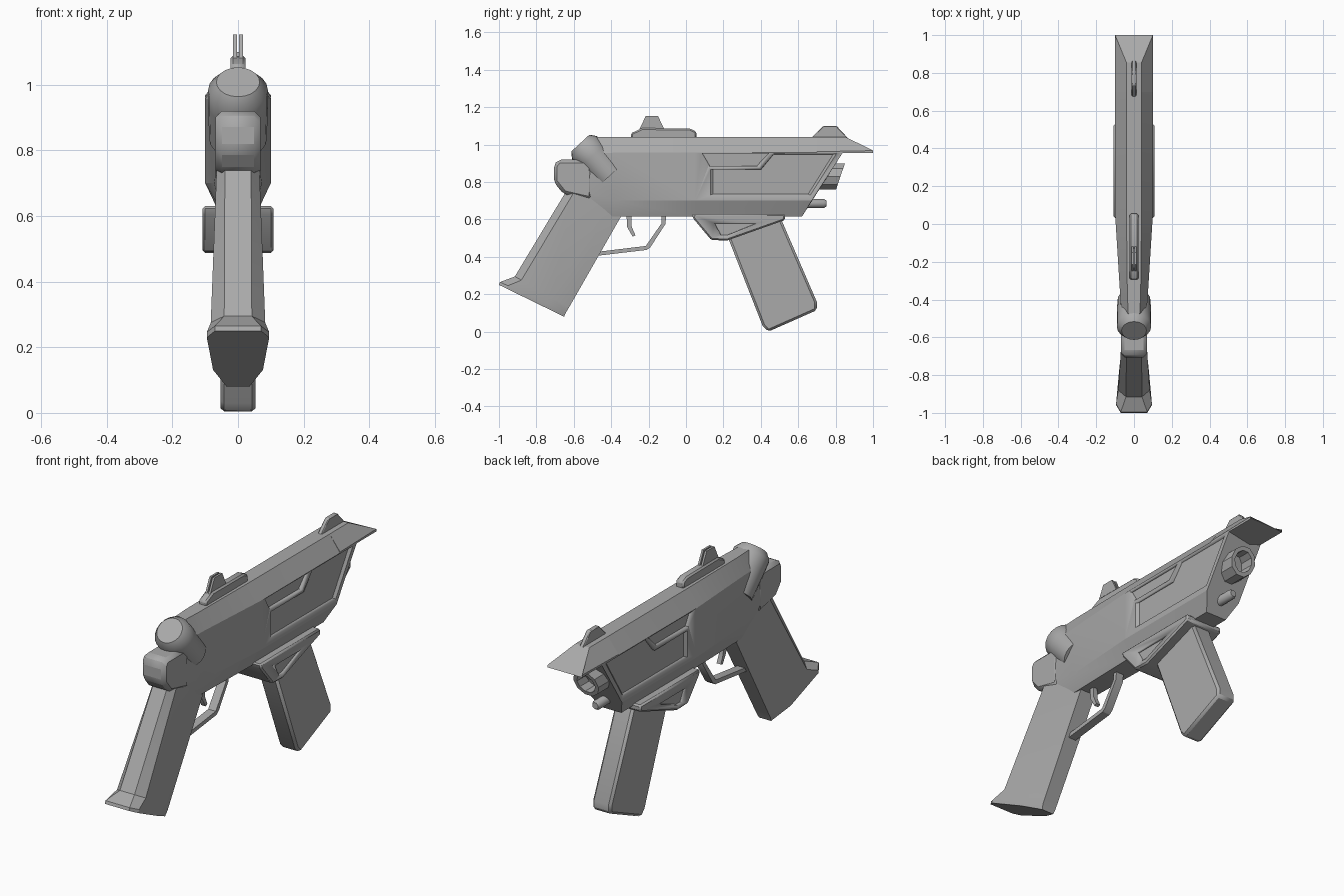
import bpy, bmesh, math
from mathutils import Vector

if "Cube" in bpy.data.objects:
    bpy.data.objects.remove(bpy.data.objects["Cube"])

GREY = (0.4, 0.4, 0.4, 1)
grey = bpy.data.materials.new("gunmetal_grey")
grey.use_nodes = True
grey.diffuse_color = GREY
grey.node_tree.nodes["Principled BSDF"].inputs["Base Color"].default_value = GREY


def loft(name, rings, bevel=0, smooth=30):
    """Skin matching rings of points and cap both ends."""
    bm = bmesh.new()
    rows = [[bm.verts.new(p) for p in ring] for ring in rings]
    n = len(rows[0])
    for a, b in zip(rows, rows[1:]):
        for i in range(n):
            j = (i + 1) % n
            bm.faces.new((a[i], a[j], b[j], b[i]))
    bm.faces.new(rows[0])
    bm.faces.new(rows[-1])
    bmesh.ops.recalc_face_normals(bm, faces=bm.faces)
    mesh = bpy.data.meshes.new(name)
    bm.to_mesh(mesh)
    bm.free()
    mesh.materials.append(grey)
    obj = bpy.data.objects.new(name, mesh)
    bpy.context.collection.objects.link(obj)
    bpy.ops.object.select_all(action='DESELECT')
    obj.select_set(True)
    bpy.context.view_layer.objects.active = obj
    bpy.ops.object.shade_smooth_by_angle(angle=math.radians(smooth))
    if bevel:
        mod = obj.modifiers.new("chamfer", 'BEVEL')
        mod.width = bevel
        mod.segments = 1
        mod.limit_method = 'ANGLE'
    return obj


def prism(name, profile, half, bevel=0):
    """Side profile of (y, z) points, extruded evenly across x."""
    return loft(name, [[(x, y, z) for y, z in profile] for x in (-half, half)], bevel)


def mirrored(levels):
    """Closed ring from (half width, y, z) levels."""
    return [(w, y, z) for w, y, z in levels] + [(-w, y, z) for w, y, z in reversed(levels)]


def tube(name, start, end, stations, sides):
    """Round part along an axis; stations are (fraction, radius)."""
    start, end = Vector(start), Vector(end)
    axis = (end - start).normalized()
    u = Vector((1, 0, 0))
    v = axis.cross(u)
    rings = []
    for t, r in stations:
        c = start.lerp(end, t)
        rings.append([c + r * (math.cos(a) * u + math.sin(a) * v)
                      for a in (math.tau * i / sides for i in range(sides))])
    return loft(name, rings, smooth=40)


def pocket(target, name, profile, surface, depth):
    """Recess with sloping walls, cut into both flanks."""
    cy = sum(p[0] for p in profile) / len(profile)
    cz = sum(p[1] for p in profile) / len(profile)
    for side, word in ((1, "left"), (-1, "right")):
        rings = [[(side * x, cy + (y - cy) * s, cz + (z - cz) * s) for y, z in profile]
                 for x, s in ((surface - depth, 0.95), (surface, 1), (surface + 0.05, 1))]
        cutter = loft(f"{name}_cutter_{word}", rings)
        cutter.hide_render = True
        cutter.display_type = 'WIRE'
        mod = target.modifiers.new(cutter.name, 'BOOLEAN')
        mod.operation = 'DIFFERENCE'
        mod.solver = 'EXACT'
        mod.object = cutter


# Receiver: tapered six-sided body with slanted front
def station(y, top, wide, low):
    return mirrored([(top, y, 1.04), (wide, y, 0.957), (wide, y, 0.70), (low, y, 0.615)])


body = loft("receiver", [
    mirrored([(0.03, -0.48, 1.04), (0.06, -0.55, 0.95), (0.06, -0.63, 0.78), (0.045, -0.42, 0.62)]),
    station(-0.38, 0.035, 0.073, 0.05),
    station(0.05, 0.04, 0.1, 0.06),
    mirrored([(0.04, 0.85, 1.04), (0.1, 0.838, 0.957), (0.1, 0.672, 0.70), (0.06, 0.62, 0.615)]),
], smooth=20)
pocket(body, "upper_recess", [(0.08, 0.953), (0.45, 0.953), (0.385, 0.885), (0.12, 0.885)], 0.1, 0.016)
pocket(body, "main_recess", [(0.13, 0.868), (0.40, 0.868), (0.47, 0.953), (0.805, 0.953),
                             (0.665, 0.73), (0.13, 0.73)], 0.1, 0.012)

# Beak over the muzzle
loft("top_beak", [
    mirrored([(0.04, 0.7, 1.04), (0.1, 0.7, 0.962), (0.1, 0.7, 0.955)]),
    mirrored([(0.04, 0.855, 1.04), (0.1, 1.0, 0.968), (0.1, 1.0, 0.955)]),
])

# Back hump and grip
prism("back_hump", [(-0.5, 0.92), (-0.685, 0.92), (-0.707, 0.89), (-0.707, 0.80),
                    (-0.655, 0.735), (-0.5, 0.70)], 0.068, 0.024)


def grip_ring(rear, front, back, wide, nose):
    rear, front = Vector(rear), Vector(front)
    return mirrored([(w, *rear.lerp(front, t)) for t, w in
                     ((0, back), (0.12, wide), (0.7, wide * 0.8), (1, nose))])


loft("grip", [
    grip_ring((-0.60, 0.82), (-0.29, 0.72), 0.04, 0.062, 0.045),
    grip_ring((-0.65, 0.735), (-0.345, 0.62), 0.04, 0.066, 0.045),
    grip_ring((-0.915, 0.295), (-0.625, 0.13), 0.042, 0.083, 0.04),
    grip_ring((-0.995, 0.265), (-0.64, 0.105), 0.07, 0.095, 0.04),
    grip_ring((-1.0, 0.25), (-0.652, 0.08), 0.07, 0.095, 0.035),
], smooth=20)

# Slanted round bolt at the back
tube("rear_bolt", (0, -0.565, 1.008), (0, -0.405, 0.835),
     [(0, 0.066), (0.14, 0.091), (0.4, 0.091), (1, 0.088)], 20)

# Barrel: hollow, with its mouth cut on a slant
SIDES, MID, SLANT = 10, 0.83, 0.34


def barrel_ring(y, r, slant):
    ring = []
    for i in range(SIDES):
        a = math.tau * i / SIDES
        dz = r * math.sin(a)
        ring.append((r * math.cos(a), y + dz * slant, MID + dz))
    return ring


loft("barrel", [barrel_ring(0.65, 0.073, SLANT), barrel_ring(0.826, 0.073, SLANT),
                barrel_ring(0.826, 0.052, SLANT), barrel_ring(0.75, 0.052, SLANT)])
tube("guide_rod", (0, 0.6, 0.685), (0, 0.75, 0.685), [(0, 0.025), (0.92, 0.025), (1, 0.017)], 10)

# Magazine and its housing
housing = prism("magazine_housing", [(0.03, 0.63), (0.04, 0.603), (0.135, 0.49), (0.22, 0.487),
                                     (0.53, 0.597), (0.53, 0.63)], 0.108, 0.008)
pocket(housing, "housing_recess", [(0.15, 0.58), (0.38, 0.58), (0.22, 0.515), (0.185, 0.515)], 0.108, 0.012)
prism("magazine", [(0.21, 0.54), (0.41, 0.03), (0.44, 0.0), (0.70, 0.115),
                   (0.70, 0.158), (0.505, 0.61)], 0.054, 0.012)

# Trigger and guard
prism("trigger_guard", [(-0.48, 0.405), (-0.21, 0.437), (-0.19, 0.452), (-0.11, 0.575), (-0.105, 0.63),
                        (-0.13, 0.63), (-0.13, 0.58), (-0.215, 0.458), (-0.48, 0.426)], 0.022)
prism("trigger", [(-0.318, 0.63), (-0.315, 0.56), (-0.285, 0.508), (-0.27, 0.515),
                  (-0.29, 0.56), (-0.293, 0.63)], 0.012)

# Sights
prism("rear_sight_base", [(-0.295, 1.03), (-0.295, 1.06), (-0.235, 1.088), (0.02, 1.086),
                          (0.055, 1.07), (0.055, 1.03)], 0.023, 0.008)
for x in (-0.009, 0.009):
    blade = prism("rear_sight_blade", [(-0.255, 1.07), (-0.215, 1.153), (-0.15, 1.153), (-0.11, 1.07)], 0.0055)
    blade.location.x = x
prism("front_sight", [(0.665, 1.03), (0.735, 1.10), (0.805, 1.10), (0.87, 1.03)], 0.012, 0.004)
